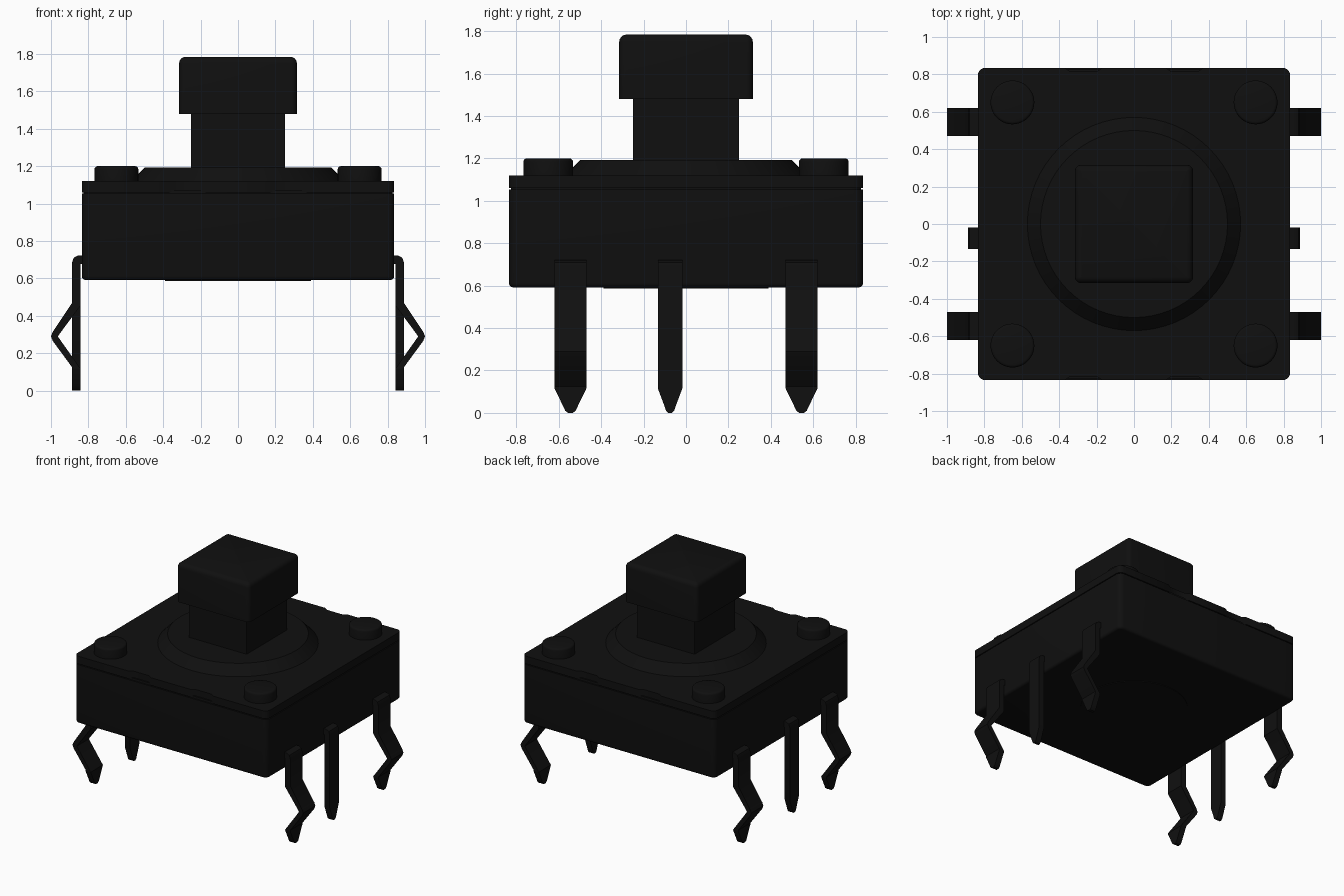
import bpy
import bmesh
from math import radians

cube = bpy.data.objects.get("Cube")
if cube:
    bpy.data.objects.remove(cube, do_unlink=True)

black = bpy.data.materials.new("black plastic")
black.use_nodes = True
COLOUR = (0.005, 0.005, 0.005, 1)
black.diffuse_color = COLOUR
black.node_tree.nodes["Principled BSDF"].inputs["Base Color"].default_value = COLOUR


def finish(name, bm):
    """Turn a bmesh into a shaded object."""
    bmesh.ops.recalc_face_normals(bm, faces=bm.faces[:])
    mesh = bpy.data.meshes.new(name)
    bm.to_mesh(mesh)
    bm.free()
    mesh.materials.append(black)
    obj = bpy.data.objects.new(name, mesh)
    bpy.context.collection.objects.link(obj)
    bpy.ops.object.select_all(action="DESELECT")
    bpy.context.view_layer.objects.active = obj
    obj.select_set(True)
    bpy.ops.object.shade_smooth_by_angle(angle=radians(35))
    return obj


def prism(name, outline, z0, z1, corner=0, top=0, bottom=0):
    """Extrude an outline, rounding its outer corners and its rims."""
    bm = bmesh.new()
    face = bm.faces.new([bm.verts.new((x, y, z0)) for x, y in outline])
    up = bmesh.ops.extrude_face_region(bm, geom=[face])["geom"]
    for v in up:
        if isinstance(v, bmesh.types.BMVert):
            v.co.z = z1
    bmesh.ops.recalc_face_normals(bm, faces=bm.faces[:])
    reach = max(x for x, y in outline)

    def upright(e):
        a, b = e.verts
        return abs(a.co.z - b.co.z) > 0.001 and min(abs(a.co.x), abs(a.co.y)) > reach - 0.001

    def level(z):
        return [e for e in bm.edges if all(abs(v.co.z - z) < 0.0001 for v in e.verts)]

    if corner:
        bmesh.ops.bevel(bm, geom=[e for e in bm.edges if upright(e)], offset=corner,
                        segments=5, profile=0.5, affect="EDGES")
    for z, size in ((z1, top), (z0, bottom)):
        if size:
            bmesh.ops.bevel(bm, geom=level(z), offset=size, segments=4,
                            profile=0.5, affect="EDGES")
    return finish(name, bm)


def square(h):
    return [(-h, -h), (h, -h), (h, h), (-h, h)]


def disc(name, x, y, r0, r1, z0, z1, rim=0):
    """Round post or truncated cone."""
    bm = bmesh.new()
    bmesh.ops.create_cone(bm, cap_ends=True, segments=64, radius1=r0, radius2=r1, depth=z1 - z0)
    bmesh.ops.translate(bm, verts=bm.verts[:], vec=(x, y, (z0 + z1) / 2))
    if rim:
        edges = [e for e in bm.edges if all(v.co.z > z1 - 0.0001 for v in e.verts)]
        bmesh.ops.bevel(bm, geom=edges, offset=rim, segments=3, profile=0.5, affect="EDGES")
    return finish(name, bm)


def leg(name, y, width, sections):
    """Sweep a flat strip through (outer x, z, inner x, z, width factor), mirrored in x."""
    bm = bmesh.new()
    previous = None
    for xo, zo, xi, zi, f in sections:
        h = width / 2 * f
        ring = [bm.verts.new(p) for p in
                ((xo, y - h, zo), (xo, y + h, zo), (xi, y + h, zi), (xi, y - h, zi))]
        if previous:
            for i in range(4):
                j = (i + 1) % 4
                bm.faces.new((previous[i], previous[j], ring[j], ring[i]))
        else:
            bm.faces.new(ring)
        previous = ring
    bm.faces.new(previous)
    finish(name, bm).modifiers.new("Mirror", "MIRROR")


# Housing with a narrow groove below the cover
prism("housing", square(0.835), 0.592, 1.053, corner=0.04, bottom=0.02)
prism("groove_core", square(0.825), 1.04, 1.07, corner=0.04)
disc("base_disc", 0, 0, 0.39, 0.39, 0.587, 0.6)

# Cover plate with shallow notches along the front and back edges
H, D = 0.835, 0.02
edge = [(-H, -H), (-0.37, -H), (-0.34, D - H), (-0.2, D - H), (-0.17, -H),
        (0.17, -H), (0.2, D - H), (0.34, D - H), (0.37, -H), (H, -H)]
prism("cover_plate", edge + [(-x, -y) for x, y in edge], 1.06, 1.12, corner=0.04)

# Raised collar and corner rivets
disc("collar", 0, 0, 0.575, 0.5, 1.115, 1.192)
for sx, side in ((-1, "right"), (1, "left")):
    for sy, end in ((-1, "front"), (1, "back")):
        disc(f"rivet_{end}_{side}", sx * 0.65, sy * 0.65, 0.117, 0.117, 1.11, 1.2, rim=0.015)

# Push button
prism("button_stem", square(0.25), 1.17, 1.5)
prism("button_cap", square(0.315), 1.48, 1.785, corner=0.03, top=0.035)

# Terminal legs: shared shoulder and pointed tip, kinked or straight between
OUT, IN = 0.887, 0.842
shoulder = [(0.8, 0.722, 0.8, 0.677, 1), (0.858, 0.722, IN, 0.677, 1),
            (0.879, 0.71, IN, 0.67, 1), (OUT, 0.685, IN, 0.66, 1)]
kink = [(OUT, 0.47, IN, 0.455, 1), (0.99, 0.315, 0.958, 0.298, 1),
        (1.0, 0.29, 0.962, 0.29, 1), (0.99, 0.265, 0.958, 0.282, 1),
        (OUT, 0.125, IN, 0.118, 1)]
tip = [(OUT, z, IN, z, f) for z, f in ((0.115, 1), (0.03, 0.45), (0.01, 0.33), (0, 0.15))]
leg("front_legs", -0.545, 0.15, shoulder + kink + tip)
leg("back_legs", 0.545, 0.15, shoulder + kink + tip)
leg("middle_legs", -0.075, 0.115, shoulder + tip)
